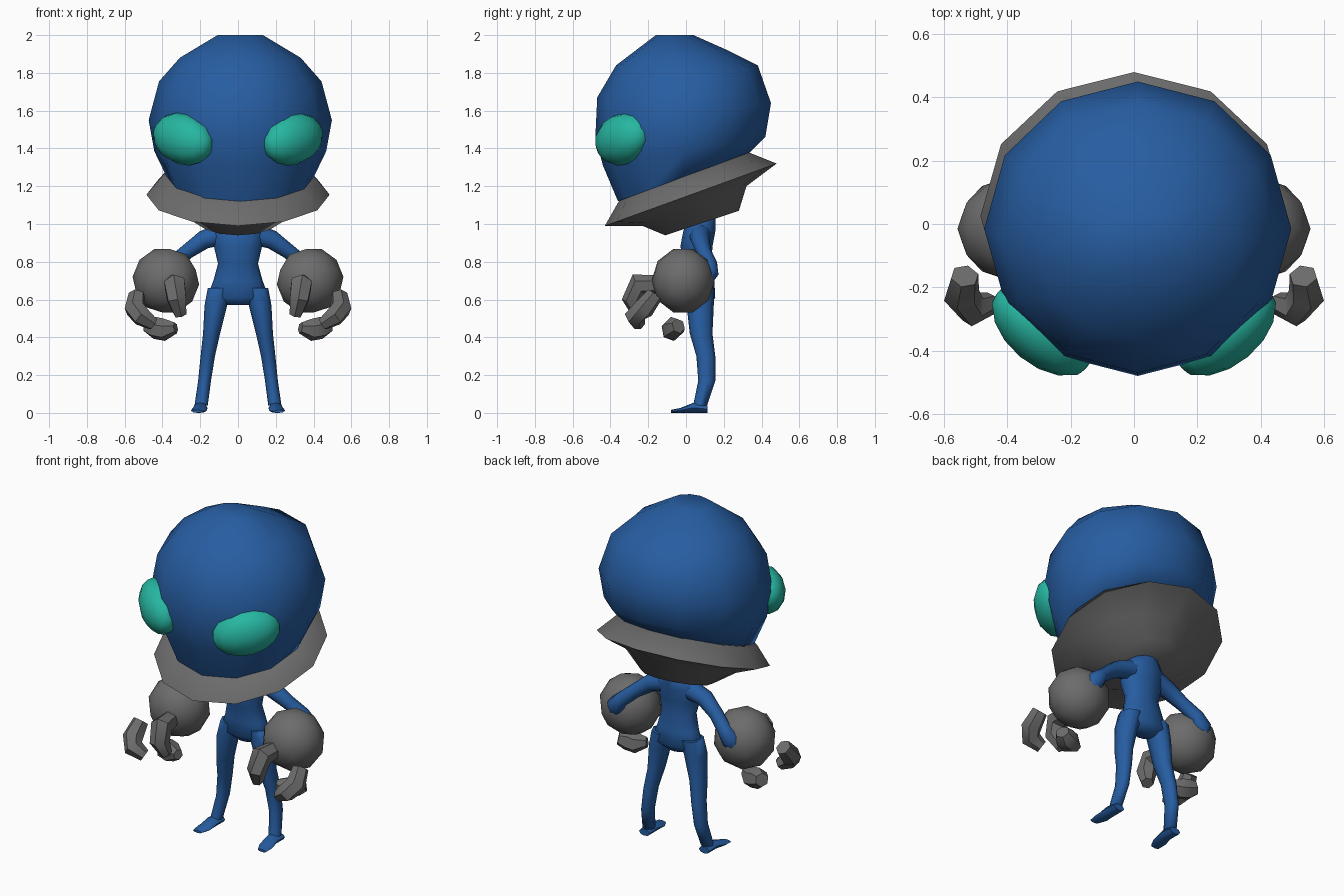
import bpy
import bmesh
from math import cos, sin, pi, radians
from mathutils import Vector, Matrix

cube = bpy.data.objects.get("Cube")
if cube:
    bpy.data.objects.remove(cube, do_unlink=True)


def material(name, color):
    mat = bpy.data.materials.new(name)
    mat.use_nodes = True
    mat.diffuse_color = (*color, 1)
    mat.node_tree.nodes["Principled BSDF"].inputs["Base Color"].default_value = (*color, 1)
    return mat


BLUE = material("blue skin", (0.02, 0.11, 0.36))
GREY = material("dark grey", (0.15, 0.15, 0.15))
TEAL = material("teal", (0.02, 0.47, 0.36))


def finish(bm, name, mat, sharp=50, mirror=False):
    """Turn a bmesh into a smooth object, optionally mirrored across x."""
    bmesh.ops.recalc_face_normals(bm, faces=bm.faces)
    mesh = bpy.data.meshes.new(name)
    bm.to_mesh(mesh)
    bm.free()
    mesh.materials.append(mat)
    mesh.shade_smooth()
    mesh.set_sharp_from_angle(angle=radians(sharp))
    obj = bpy.data.objects.new(name, mesh)
    bpy.context.collection.objects.link(obj)
    if mirror:
        mod = obj.modifiers.new("mirror", "MIRROR")
        mod.use_mirror_merge = False
    return obj


def loft(name, mat, rings, sides=8, **options):
    """Skin elliptical rings given as (centre, half axis, half axis)."""
    bm = bmesh.new()
    loops = []
    for c, u, v in rings:
        angles = [2 * pi * k / sides for k in range(sides)]
        loops.append([bm.verts.new(Vector(c) + Vector(u) * cos(a) + Vector(v) * sin(a))
                      for a in angles])
    for low, high in zip(loops, loops[1:]):
        for k in range(sides):
            n = (k + 1) % sides
            bm.faces.new((low[k], low[n], high[n], high[k]))
    bm.faces.new(loops[0])
    bm.faces.new(loops[-1])
    return finish(bm, name, mat, **options)


def tilted(front, back, half_width, x=0):
    """Ring spanning a front and a back (y, z) point."""
    f, b = Vector((x, *front)), Vector((x, *back))
    return (f + b) / 2, (half_width, 0, 0), (b - f) / 2


def level(x, y, z, rx, ry):
    return (x, y, z), (rx, 0, 0), (0, ry, 0)


def tube(name, mat, path, radii, sides=8, **options):
    """Sweep a round section along a path."""
    pts = [Vector(p) for p in path]
    ref = (pts[0] - pts[1]).cross(pts[-1] - pts[1]).normalized()
    rings = []
    for i, (p, r) in enumerate(zip(pts, radii)):
        t = (pts[min(i + 1, len(pts) - 1)] - pts[max(i - 1, 0)]).normalized()
        u = t.cross(ref).normalized()
        rings.append((p, u * r, u.cross(t) * r))
    return loft(name, mat, rings, sides, **options)


# Large head, leaning forward
X = 0.012
loft("head", BLUE, [
    tilted((-0.36, 1.12), (0.34, 1.38), 0.39, X),
    tilted((-0.44, 1.31), (0.42, 1.46), 0.455, X),
    tilted((-0.48, 1.46), (0.45, 1.64), 0.485, X),
    tilted((-0.47, 1.67), (0.38, 1.84), 0.43, X),
    tilted((-0.37, 1.84), (0.22, 1.92), 0.32, X),
    tilted((-0.16, 2.0), (0.04, 2.0), 0.12, X),
], sides=12, sharp=70)

# Flared collar under the head
loft("collar", GREY, [
    tilted((-0.35, 1.13), (0.33, 1.38), 0.4),
    tilted((-0.43, 0.99), (0.48, 1.32), 0.485),
    tilted((-0.23, 0.99), (0.32, 1.2), 0.33),
    tilted((-0.11, 0.94), (0.28, 1.07), 0.2),
], sides=12, sharp=60)

# Bulging eyes, wrapped around the face and rising outwards
bm = bmesh.new()
place = (Matrix.Translation((0.29, -0.335, 1.45)) @ Matrix.Rotation(radians(40), 4, "Z")
         @ Matrix.Rotation(radians(-14), 4, "Y") @ Matrix.Diagonal((0.19, 0.11, 0.137, 1)))
bmesh.ops.create_uvsphere(bm, u_segments=12, v_segments=8, radius=1,
                          matrix=place @ Matrix.Rotation(pi / 2, 4, "Y"))
finish(bm, "eyes", TEAL, mirror=True)

# Slim torso
loft("torso", BLUE, [
    level(0, 0.08, 0.57, 0.06, 0.045),
    level(0, 0.08, 0.61, 0.165, 0.075),
    level(0, 0.075, 0.7, 0.13, 0.075),
    level(0, 0.065, 0.79, 0.106, 0.07),
    level(0, 0.055, 0.88, 0.127, 0.085),
    level(0, 0.07, 0.96, 0.14, 0.085),
    level(0, 0.085, 1.04, 0.08, 0.07),
], sides=12, sharp=80)

# Legs with slightly bent knees
loft("legs", BLUE, [
    level(0.09, 0.08, 0.66, 0.07, 0.07),
    level(0.117, 0.075, 0.57, 0.06, 0.072),
    level(0.14, 0.08, 0.42, 0.045, 0.06),
    level(0.16, 0.105, 0.3, 0.038, 0.05),
    level(0.177, 0.11, 0.17, 0.034, 0.045),
    level(0.195, 0.075, 0.04, 0.035, 0.037),
], sharp=80, mirror=True)

# Flat wedge feet
loft("feet", BLUE, [
    ((x, y, h), (w, 0, 0), (0, 0, h)) for x, y, w, h in (
        (0.2, 0.113, 0.035, 0.02), (0.2, 0.04, 0.038, 0.027),
        (0.207, -0.03, 0.043, 0.013), (0.217, -0.08, 0.028, 0.008))
], sharp=60, mirror=True)

# Arms running to the backs of the hands, with a flared wrist
tube("arms", BLUE,
     [(0.07, 0.075, 0.95), (0.18, 0.075, 0.917), (0.27, 0.095, 0.853),
      (0.345, 0.125, 0.79), (0.38, 0.12, 0.745), (0.4, 0.09, 0.7)],
     [0.06, 0.05, 0.04, 0.04, 0.055, 0.045], sharp=70, mirror=True)

# Chunky round hands
bm = bmesh.new()
bmesh.ops.create_icosphere(
    bm, subdivisions=2, radius=1,
    matrix=Matrix.Translation((0.382, -0.015, 0.7)) @ Matrix.Rotation(radians(20), 4, "Y")
    @ Matrix.Diagonal((0.177, 0.167, 0.178, 1)))
finish(bm, "hands", GREY, sharp=40, mirror=True)

# Floating curled digits
digits = {
    "inner_fingers": ([(0.345, -0.15, 0.68), (0.335, -0.25, 0.68),
                       (0.325, -0.285, 0.6), (0.305, -0.25, 0.52)],
                      [0.05, 0.062, 0.055, 0.035]),
    "outer_fingers": ([(0.535, -0.165, 0.625), (0.545, -0.225, 0.55),
                       (0.51, -0.27, 0.51), (0.45, -0.25, 0.47)],
                      [0.045, 0.058, 0.055, 0.035]),
    "thumbs": ([(0.48, -0.04, 0.46), (0.44, -0.065, 0.45),
                (0.39, -0.075, 0.44), (0.33, -0.1, 0.45)],
               [0.04, 0.06, 0.06, 0.03]),
}
for name, (path, radii) in digits.items():
    tube(name, GREY, path, radii, sides=6, sharp=45, mirror=True)
